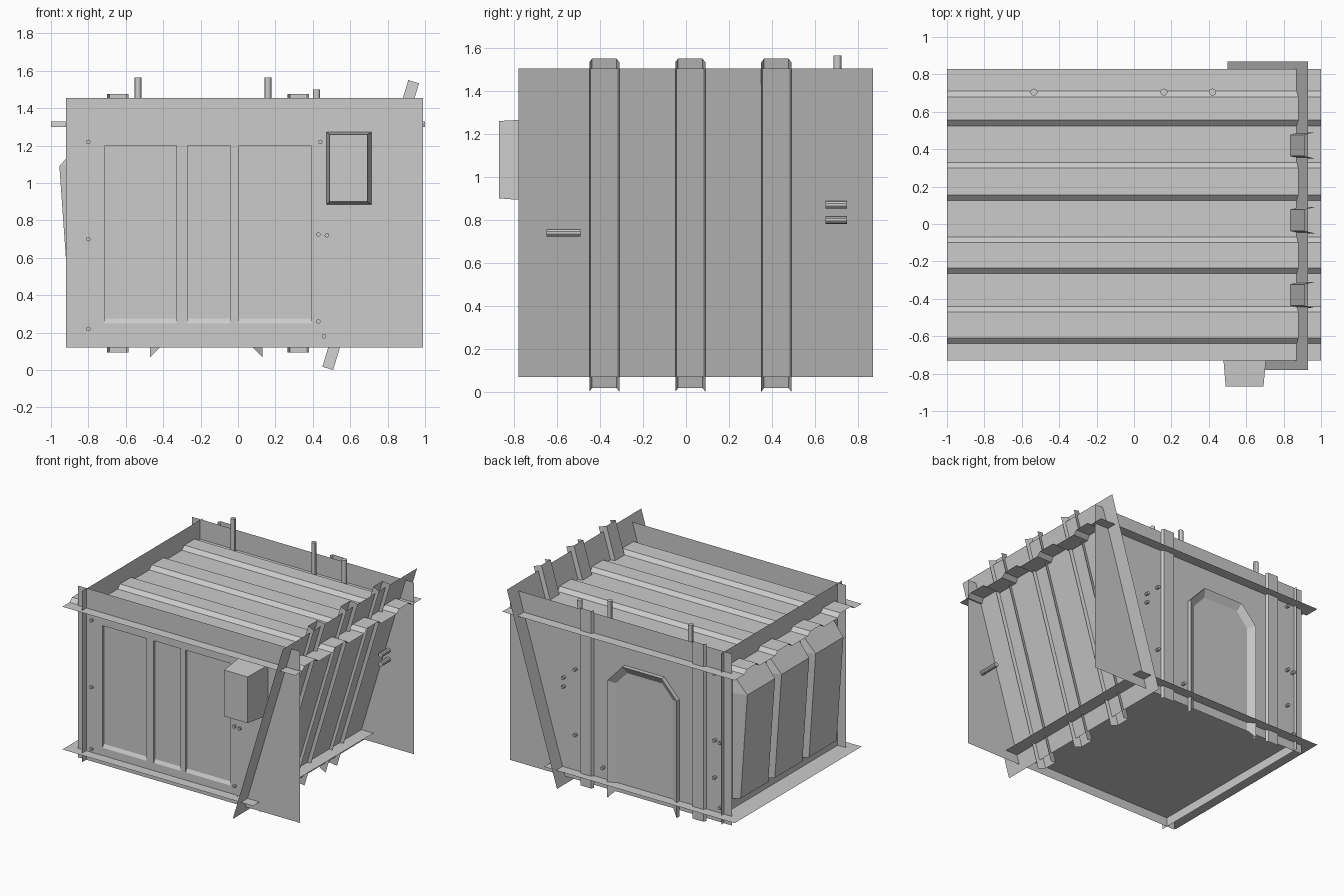
import bpy, bmesh
from mathutils import Vector

if "Cube" in bpy.data.objects:
    bpy.data.objects.remove(bpy.data.objects["Cube"])

FRONT, BACK, LEFT = -0.65, 0.75, -0.85


def make(name, verts, faces):
    me = bpy.data.meshes.new(name)
    me.from_pydata([tuple(v) for v in verts], [], faces)
    bm = bmesh.new()
    bm.from_mesh(me)
    bmesh.ops.recalc_face_normals(bm, faces=bm.faces)
    bm.to_mesh(me)
    bm.free()
    ob = bpy.data.objects.new(name, me)
    bpy.context.collection.objects.link(ob)
    return ob


def strip(name, rows, closed=False):
    """Skin equal-length rows of points; optionally close each row."""
    n = len(rows[0])
    faces = []
    for r in range(len(rows) - 1):
        for i in range(n if closed else n - 1):
            j = (i + 1) % n
            faces.append((r * n + i, r * n + j, (r + 1) * n + j, (r + 1) * n + i))
    return make(name, [p for row in rows for p in row], faces)


def wall(name, y, x0, x1, z0, z1, holes=()):
    """Flat sheet in the xz plane with rectangular openings."""
    xs = sorted({x0, x1, *[h[0] for h in holes], *[h[1] for h in holes]})
    zs = sorted({z0, z1, *[h[2] for h in holes], *[h[3] for h in holes]})
    verts = [(x, y, z) for z in zs for x in xs]
    n, faces = len(xs), []
    for k in range(len(zs) - 1):
        for i in range(n - 1):
            cx, cz = (xs[i] + xs[i + 1]) / 2, (zs[k] + zs[k + 1]) / 2
            if not any(h[0] < cx < h[1] and h[2] < cz < h[3] for h in holes):
                a = k * n + i
                faces.append((a, a + 1, a + n + 1, a + n))
    return make(name, verts, faces)


def rect(x0, x1, z0, z1, y):
    return [(x0, y, z0), (x1, y, z0), (x1, y, z1), (x0, y, z1)]


def rod(name, a, b, r, sides=10):
    a, b = Vector(a), Vector(b)
    bpy.ops.mesh.primitive_cylinder_add(vertices=sides, radius=r, depth=(b - a).length, location=(a + b) / 2)
    ob = bpy.context.object
    ob.name = name
    ob.rotation_euler = (b - a).to_track_quat('Z', 'Y').to_euler()
    bpy.ops.object.shade_smooth_by_angle()


# Front wall with three shallow recessed panels
panels = [(-0.71, -0.33, 0.25, 1.20), (-0.27, -0.04, 0.25, 1.20), (0.005, 0.39, 0.25, 1.20)]
wall("front_wall", FRONT, -0.92, 0.99, 0.12, 1.455, panels)
for x0, x1, z0, z1 in panels:
    yi = FRONT + 0.015
    ob = strip("front_recess", [rect(x0, x1, z0, z1, FRONT), rect(x0, x1, z0 + 0.025, z1, yi)], True)
    wall("front_recess_panel", yi, x0, x1, z0 + 0.025, z1)

# Back wall and left wall
wall("back_wall", BACK, -0.92, 0.99, 0.12, 1.455)
make("left_wall", [(LEFT, -0.70, 0.12), (LEFT, 0.78, 0.12), (LEFT, 0.78, 1.45), (LEFT, -0.70, 1.45)], [(0, 1, 2, 3)])

# Floor sheet
make("floor", [(-1, -0.73, 0.19), (0.64, -0.73, 0.19), (0.64, 0.83, 0.19), (-1, 0.83, 0.19)], [(0, 1, 2, 3)])

# Corrugated roof
lo, hi = 1.30, 1.328
prof = [(-0.73, lo)]
for a, b in [(-0.64, -0.44), (-0.265, -0.07), (0.125, 0.33), (0.525, 0.71)]:
    prof += [(a, lo), (a + 0.03, hi), (b - 0.03, hi), (b, lo)]
prof.append((0.83, lo))
strip("roof", [[(x, y, z) for y, z in prof] for x in (-1, 1)])


# Sloped right wall and its three open channels
def slope_x(z):
    return 0.48 + 0.3 * z


make("sloped_wall", [(slope_x(z), y, z) for y, z in
     ((-0.78, 0.07), (0.87, 0.07), (0.87, 1.505), (-0.78, 1.505))], [(0, 1, 2, 3)])
up, out = Vector((0.287, 0, 0.958)), Vector((0.958, 0, -0.287))
for yc in (-0.38, 0.02, 0.42):
    rows = []
    for t in (0, 1.6):
        base = Vector((slope_x(0), yc, 0.009)) + up * t
        rows.append([base + out * n + Vector((0, y, 0)) for n, y in
                     ((0.03, -0.07), (-0.03, -0.057), (-0.03, 0.057), (0.03, 0.07))])
    strip("slope_channel", rows)

# Tapered bulges on the left wall
for yc in (0.44, 0.02, -0.40):
    def row(x, z, w):
        return [(LEFT, yc - 0.205, z), (x, yc - w, z), (x, yc + w, z), (LEFT, yc + 0.205, z)]
    b, m = row(-0.897, 0.27, 0.17), row(-0.955, 1.09, 0.17)
    t = row(LEFT - 0.002, 1.21, 0.18)
    ob = strip("left_bulge", [b, m, t])
    make("left_bulge_bottom", b, [(0, 1, 2, 3)])

# Control box on the front, slightly flared at the wall
box = [rect(0.472, 0.713, 0.885, 1.272, FRONT), rect(0.49, 0.692, 0.90, 1.26, -0.87)]
make("front_box", box[0] + box[1],
     [(4, 5, 6, 7)] + [(i, (i + 1) % 4, 4 + (i + 1) % 4, 4 + i) for i in range(4)])

# Arched doorway trim on the back wall
outer = [(-0.47, 0.07), (-0.47, 0.98), (-0.34, 1.12), (0.0, 1.12), (0.13, 0.98), (0.13, 0.07)]
inner = [(-0.415, 0.125), (-0.415, 0.96), (-0.32, 1.065), (-0.02, 1.065), (0.075, 0.96), (0.075, 0.125)]
strip("door_trim", [[(x, BACK + 0.002, z) for x, z in outer],
                    [(x, BACK + 0.035, z) for x, z in outer],
                    [(x, BACK + 0.002, z) for x, z in inner]])

# Vertical channels on the back wall
for x0, x1 in ((-0.70, -0.585), (0.265, 0.38)):
    sec = [(x0, BACK), (x0 + 0.012, BACK + 0.02), (x1 - 0.012, BACK + 0.02), (x1, BACK)]
    strip("back_channel", [[(x, y, z) for x, y in sec] for z in (0.095, 1.475)])

# Vertical pipes inside the back wall
for x, z in ((-0.535, 1.565), (0.16, 1.565), (0.42, 1.50)):
    rod("pipe", (x, 0.705, 1.20), (x, 0.705, z), 0.019, 12)

# Pegs beyond the slope
for z in (0.87, 0.80):
    rod("back_peg", (0.77, BACK, z), (0.77, BACK - 0.10, z), 0.018)
rod("front_peg", (0.86, FRONT, 0.74), (0.86, FRONT + 0.16, 0.74), 0.018)

# Small studs
for x, z in ((-0.80, 1.22), (-0.80, 0.70), (-0.80, 0.22), (0.44, 1.22), (0.43, 0.725), (0.475, 0.72), (0.43, 0.26), (0.46, 0.18)):
    rod("front_stud", (x, FRONT - 0.02, z), (x, FRONT + 0.01, z), 0.012, 8)
for x, z in ((0.42, 0.98), (0.52, 0.89), (0.52, 0.82), (0.42, 0.47), (0.18, 0.28),
             (-0.78, 1.27), (-0.83, 0.745), (-0.78, 0.75), (-0.78, 0.46), (-0.83, 0.24)):
    rod("back_stud", (x, BACK - 0.01, z), (x, BACK + 0.03, z), 0.012, 8)
